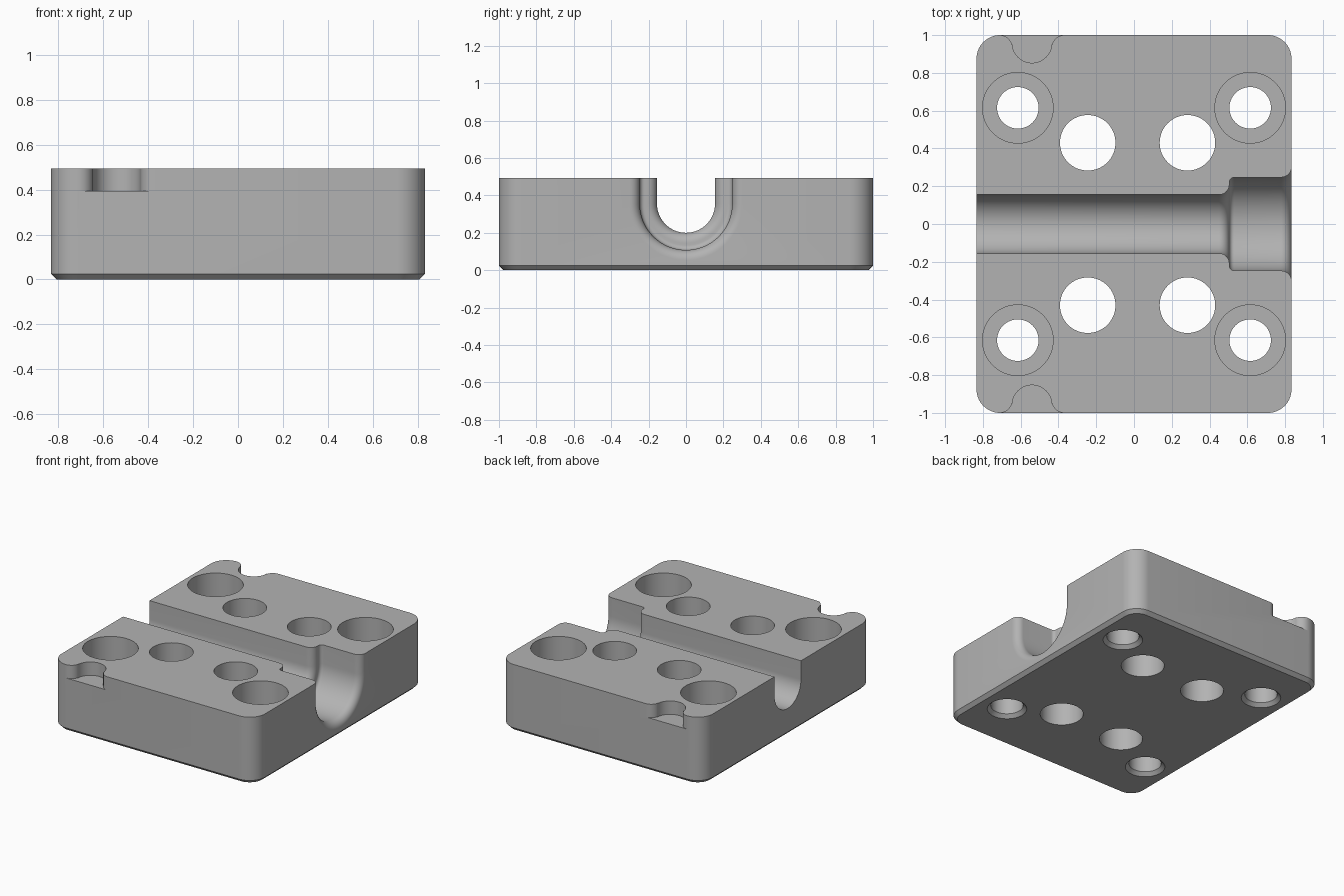
import bpy, bmesh
from math import pi, sin, cos

if "Cube" in bpy.data.objects:
    bpy.data.objects.remove(bpy.data.objects["Cube"], do_unlink=True)

HX, HY, TOP = 0.834, 1.0, 0.494   # half width, half depth, height
OVER = 0.06                       # how far cutters pass the surface

steel = bpy.data.materials.new("grey steel")
steel.use_nodes = True
GREY = (0.45, 0.45, 0.45, 1)
steel.diffuse_color = GREY
steel.node_tree.nodes["Principled BSDF"].inputs["Base Color"].default_value = GREY


def arc(cx, cy, r, start, end, n):
    """Points on an arc, angles in degrees."""
    angles = [(start + (end - start) * i / n) * pi / 180 for i in range(n + 1)]
    return [(cx + r * cos(a), cy + r * sin(a)) for a in angles]


def loft(name, rings):
    """Closed solid skinned through rings with equal point counts."""
    bm = bmesh.new()
    loops = [[bm.verts.new(p) for p in ring] for ring in rings]
    for a, b in zip(loops, loops[1:]):
        for i in range(len(a)):
            j = (i + 1) % len(a)
            bm.faces.new((a[i], a[j], b[j], b[i]))
    bm.faces.new(loops[0])
    bm.faces.new(loops[-1])
    bmesh.ops.recalc_face_normals(bm, faces=bm.faces)
    mesh = bpy.data.meshes.new(name)
    bm.to_mesh(mesh)
    bm.free()
    mesh.materials.append(steel)
    ob = bpy.data.objects.new(name, mesh)
    bpy.context.collection.objects.link(ob)
    return ob


def flat(points, z):
    return [(x, y, z) for x, y in points]


def bore(name, x, y, profile):
    """Round cutter from (radius, z) pairs."""
    return loft(name, [flat(arc(x, y, r, 0, 360, 64)[:-1], z) for r, z in profile])


# Block with rounded corners and a chamfered underside
CORNER, CHAMFER = 0.125, 0.025


def outline(inset):
    cx, cy, r = HX - CORNER, HY - CORNER, CORNER - inset
    pts = []
    for k, (sx, sy) in enumerate([(1, 1), (-1, 1), (-1, -1), (1, -1)]):
        pts += arc(sx * cx, sy * cy, r, k * 90, k * 90 + 90, 14)
    return pts


block = loft("clamp_block", [flat(outline(CHAMFER), 0), flat(outline(0), CHAMFER),
                             flat(outline(0), TOP)])
cutters = []

# U-shaped channel: radius along x, with a wide pocket and rounded lips
AXIS_Z = 0.355
channel = [(-HX - OVER, 0.155)]
channel += arc(0.45, 0.21, 0.055, -90, 0, 8)
channel += arc(0.53, 0.222, 0.025, 180, 90, 5)
channel += arc(0.779, 0.302, 0.055, -90, 0, 8)
channel += [(HX + OVER, 0.302)]


def u_section(x, r):
    pts = [(x, y, AXIS_Z + z) for y, z in arc(0, 0, r, 180, 360, 40)]
    return [(x, -r, TOP + OVER)] + pts + [(x, r, TOP + OVER)]


cutters.append(loft("channel_cutter", [u_section(x, r) for x, r in channel]))

# Mirrored front and back holes and edge notches
for s in (-1, 1):
    for x in (-0.615, 0.615):
        cutters.append(bore("screw_cutter", x, s * 0.615, [
            (0.135 + OVER, -OVER), (0.135, 0), (0.11, 0.025),
            (0.11, 0.26), (0.187, 0.26), (0.187, TOP + OVER)]))
    for x in (-0.245, 0.283):
        cutters.append(bore("plain_hole_cutter", x, s * 0.43,
                            [(0.147, -OVER), (0.147, TOP + OVER)]))
    notch = [(-0.71, HY + OVER)]
    notch += arc(-0.71, 0.935, 0.065, 90, 0, 8)
    notch += arc(-0.54, 0.958, 0.105, 180, 360, 24)
    notch += arc(-0.37, 0.935, 0.065, 180, 90, 8)
    notch += [(-0.37, HY + OVER)]
    notch = [(x, s * y) for x, y in notch]
    cutters.append(loft("notch_cutter", [flat(notch, 0.395), flat(notch, TOP + OVER)]))

# Cut everything, then drop the cutters
bpy.ops.object.select_all(action="DESELECT")
bpy.context.view_layer.objects.active = block
block.select_set(True)
for cutter in cutters:
    mod = block.modifiers.new("cut", "BOOLEAN")
    mod.operation = "DIFFERENCE"
    mod.solver = "EXACT"
    mod.object = cutter
    bpy.ops.object.modifier_apply(modifier=mod.name)
    bpy.data.objects.remove(cutter, do_unlink=True)

bpy.ops.object.shade_smooth_by_angle(angle=pi / 6)
